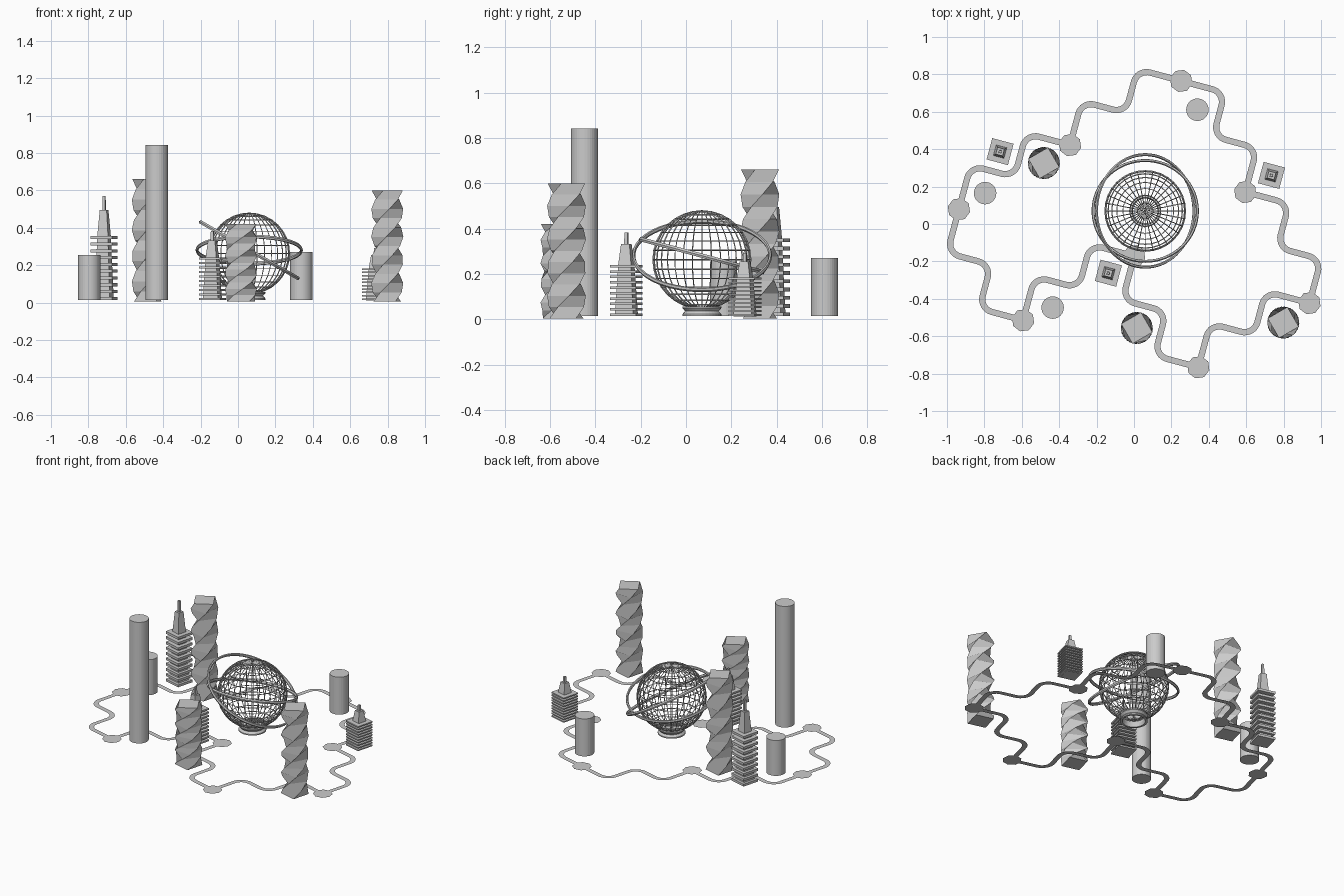
import bpy, bmesh, math
from mathutils import Vector, Matrix

if "Cube" in bpy.data.objects:
    bpy.data.objects.remove(bpy.data.objects["Cube"])

TILT = math.radians(-15)                      # the whole street plan is turned by this angle
U = Vector((math.cos(TILT), math.sin(TILT)))
V = Vector((math.sin(TILT), -math.cos(TILT)))


def make(name, bm, loc=(0, 0, 0), rot=(0, 0, 0)):
    me = bpy.data.meshes.new(name)
    bm.to_mesh(me)
    bm.free()
    ob = bpy.data.objects.new(name, me)
    bpy.context.collection.objects.link(ob)
    ob.location, ob.rotation_euler = loc, rot
    return ob


def loft(bm, sections, n, cap=True):
    """Join n-sided rings; each section is (radius, z, turn)."""
    rings = [[bm.verts.new((r * math.cos(a + 2 * math.pi * k / n),
                            r * math.sin(a + 2 * math.pi * k / n), z)) for k in range(n)]
             for r, z, a in sections]
    for lo, hi in zip(rings, rings[1:]):
        for k in range(n):
            j = (k + 1) % n
            bm.faces.new((lo[k], lo[j], hi[j], hi[k]))
    if cap:
        bm.faces.new(rings[0][::-1])
        bm.faces.new(rings[-1])


# Street: zigzag loop of half steps, with a small plaza at the end of each run
STEP, R, HALF_W = 0.2425, 0.07, 0.0165
runs = [(U, V), (U, V), (-U, V), (-U, -V), (-U, V), (-U, -V), (-V, U), (-V, U)]
pos, nodes, pts = Vector((0.252, 0.765)), [], []
for a, b in runs:
    nodes.append(pos.copy())
    pts.append(pos.copy())
    dirs = [a, b, a, b]
    for i in range(3):
        pos = pos + dirs[i] * STEP
        c = pos - dirs[i] * R + dirs[i + 1] * R
        for k in range(9):                    # rounded bend
            t = k / 8 * math.pi / 2
            pts.append(c - dirs[i + 1] * R * math.cos(t) + dirs[i] * R * math.sin(t))
    pos = pos + b * STEP

bm = bmesh.new()
pairs = []
for i, p in enumerate(pts):
    d0 = (p - pts[i - 1]).normalized()
    d1 = (pts[(i + 1) % len(pts)] - p).normalized()
    d = (d0 + d1).normalized()
    s = Vector((-d.y, d.x)) * HALF_W / max(0.5, d.dot(d1))
    pairs.append([bm.verts.new((q.x, q.y, 0)) for q in (p + s, p - s)])
for i, (l0, r0) in enumerate(pairs):
    l1, r1 = pairs[(i + 1) % len(pairs)]
    bm.faces.new((r0, r1, l1, l0))
make("street_loop", bm)

for i, p in enumerate(nodes):
    bm = bmesh.new()
    bmesh.ops.create_circle(bm, cap_ends=True, segments=8, radius=0.061,
                            matrix=Matrix.Rotation(TILT, 4, 'Z'))
    make(f"plaza_{i}", bm, (p.x, p.y, 0.001))

# Round towers
for i, (x, y, h) in enumerate([(-0.796, 0.165, 0.256), (-0.435, -0.447, 0.842), (0.339, 0.611, 0.27)]):
    bm = bmesh.new()
    loft(bm, [(0.06, 0.014, 0), (0.06, h, 0)], 32)
    make(f"round_tower_{i}", bm, (x, y, 0))

# Twisted square towers: square to the street at the foot, 405 degrees of turn to the top
for i, (x, y, h) in enumerate([(-0.482, 0.326, 0.66), (0.015, -0.556, 0.42), (0.798, -0.527, 0.60)]):
    bm = bmesh.new()
    n = 12
    twist = math.radians(405)
    loft(bm, [(0.086, 0.005 + (h - 0.005) * k / n, math.pi / 4 + twist * k / n)
              for k in range(n + 1)], 4)
    make(f"twisted_tower_{i}", bm, (x, y, 0), (0, 0, TILT))

# Tiered towers: tapering core and spire, with ten square floor plates
Q = math.pi / 4
D = math.sqrt(2)
for i, (x, y, h) in enumerate([(-0.716, 0.387, 0.57), (0.735, 0.26, 0.293), (-0.137, -0.263, 0.383)]):
    bm = bmesh.new()
    core = [(0.042, 0.04), (0.029, 0.64), (0.019, 0.87), (0.008, 0.87), (0.007, 1.0)]
    loft(bm, [(r * D, z * h, Q) for r, z in core], 4)
    pitch = (0.63 * h - 0.015) / 9.5
    for k in range(10):
        z = 0.015 + k * pitch
        loft(bm, [(0.059 * D, z, Q), (0.059 * D, z + pitch * 0.45, Q)], 4)
    make(f"tiered_tower_{i}", bm, (x, y, 0), (0, 0, TILT))

# Wire globe
GX, GY = 0.06, 0.07
bm = bmesh.new()
bmesh.ops.create_uvsphere(bm, u_segments=32, v_segments=16, radius=0.215)
globe = make("wire_globe", bm, (GX, GY, 0.263))
wire = globe.modifiers.new("wire", 'WIREFRAME')
wire.thickness = 0.007
wire.use_even_offset = False

# Waisted ring stand under the globe
bm = bmesh.new()
stand = [(0.072, 0.015), (0.086, 0.015), (0.086, 0.023), (0.074, 0.036), (0.086, 0.05),
         (0.086, 0.056), (0.072, 0.056), (0.066, 0.036), (0.072, 0.015)]
loft(bm, [(r, z, 0) for r, z in stand], 32, cap=False)
bmesh.ops.remove_doubles(bm, verts=bm.verts, dist=1e-5)
make("globe_stand", bm, (GX, GY, 0))

# Two tilted orbit rings around the globe, six-sided in section
for name, radius, rot in [("orbit_ring_inner", 0.279, (math.radians(-15), 0, 0)),
                          ("orbit_ring_outer", 0.301, (0, math.radians(30), 0))]:
    bm = bmesh.new()
    prof = [(radius + 0.008 * math.cos(k * math.pi / 3), 0.011 * math.sin(k * math.pi / 3), 0)
            for k in range(7)]
    loft(bm, prof, 64, cap=False)
    bmesh.ops.remove_doubles(bm, verts=bm.verts, dist=1e-5)
    make(name, bm, (GX, GY, 0.281), rot)
